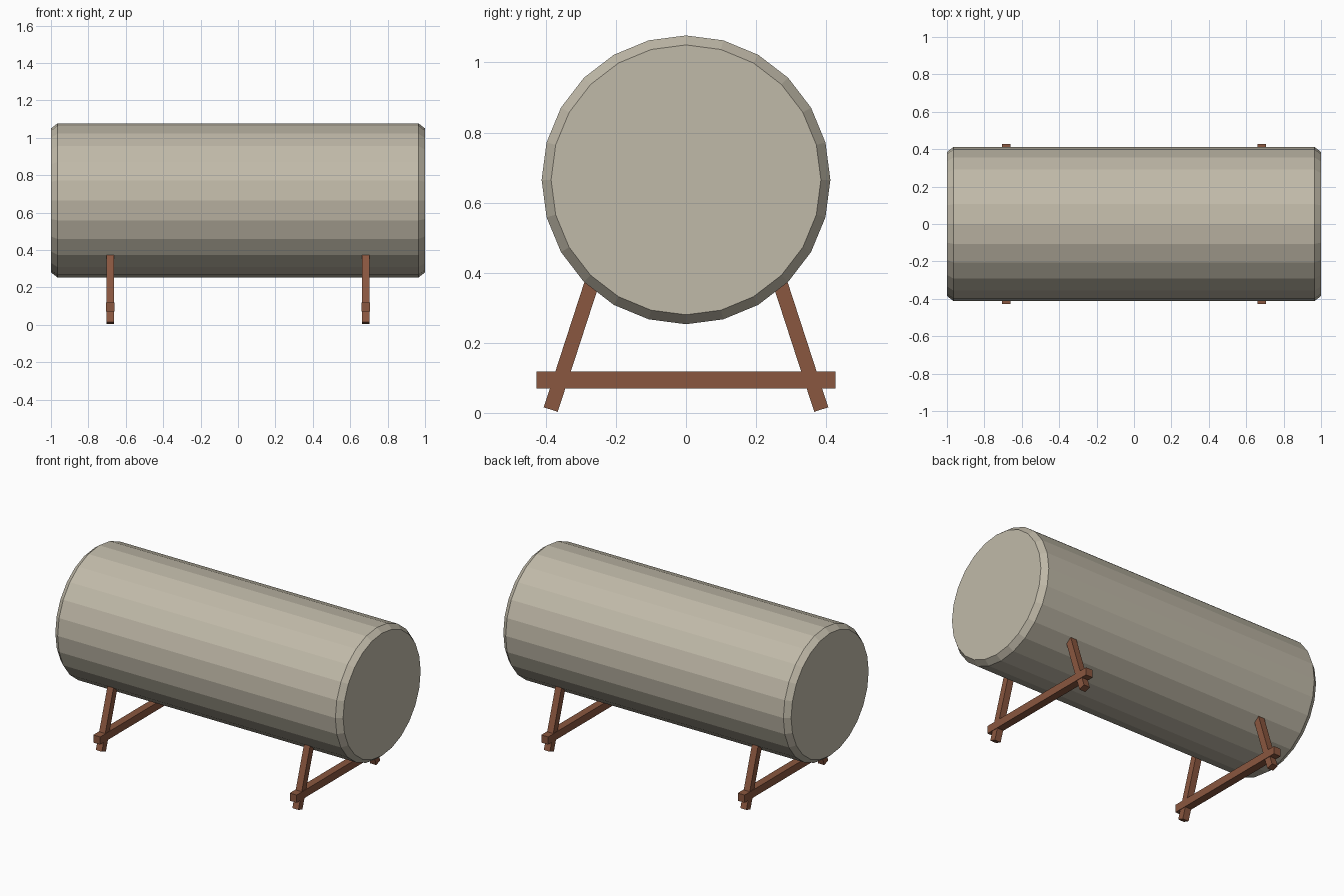
import bpy, bmesh, math
from mathutils import Matrix, Vector

if "Cube" in bpy.data.objects:
    bpy.data.objects.remove(bpy.data.objects["Cube"])


def material(name, rgb):
    m = bpy.data.materials.new(name)
    m.diffuse_color = (*rgb, 1)
    m.use_nodes = True
    m.node_tree.nodes["Principled BSDF"].inputs["Base Color"].default_value = m.diffuse_color
    return m


STEEL = material("pale_beige", (0.53, 0.49, 0.395))
WOOD = material("brown_wood", (0.255, 0.095, 0.05))


def finish(name, bm, mat):
    bmesh.ops.recalc_face_normals(bm, faces=bm.faces)
    mesh = bpy.data.meshes.new(name)
    bm.to_mesh(mesh)
    bm.free()
    mesh.materials.append(mat)
    obj = bpy.data.objects.new(name, mesh)
    bpy.context.collection.objects.link(obj)
    return obj


def beam(name, centre, size, tilt=0.0):
    bm = bmesh.new()
    bmesh.ops.create_cube(bm, size=1, matrix=Matrix.Translation(centre)
                          @ Matrix.Rotation(tilt, 4, 'X')
                          @ Matrix.Diagonal((*size, 1)))
    return finish(name, bm, WOOD)


# Tank: 24-sided drum along x with chamfered rims
SIDES, AXIS_Z = 24, 0.665
bm = bmesh.new()
rings = []
for x, r in ((-1, 0.385), (-0.965, 0.412), (0.965, 0.412), (1, 0.385)):
    angles = [math.tau * i / SIDES for i in range(SIDES)]
    rings.append([bm.verts.new((x, r * math.sin(a), AXIS_Z + r * math.cos(a)))
                  for a in angles])
for a, b in zip(rings, rings[1:]):
    for i in range(SIDES):
        j = (i + 1) % SIDES
        bm.faces.new((a[i], a[j], b[j], b[i]))
bm.faces.new(rings[0])
bm.faces.new(rings[-1])
finish("tank", bm, STEEL)

# Two trestles: a pair of splayed legs and a crossbar each
TILT, LEG = math.radians(18), 0.44
for end, x in (("left", -0.683), ("right", 0.683)):
    for side, s in (("front", -1), ("back", 1)):
        foot = Vector((x, s * 0.386, 0.0095))
        up = Vector((0, -s * math.sin(TILT), math.cos(TILT)))
        beam(f"{end}_{side}_leg", foot + up * LEG / 2,
             (0.042, 0.042, LEG), s * TILT)
    beam(f"{end}_crossbar", Vector((x, 0, 0.094)), (0.048, 0.854, 0.048))
